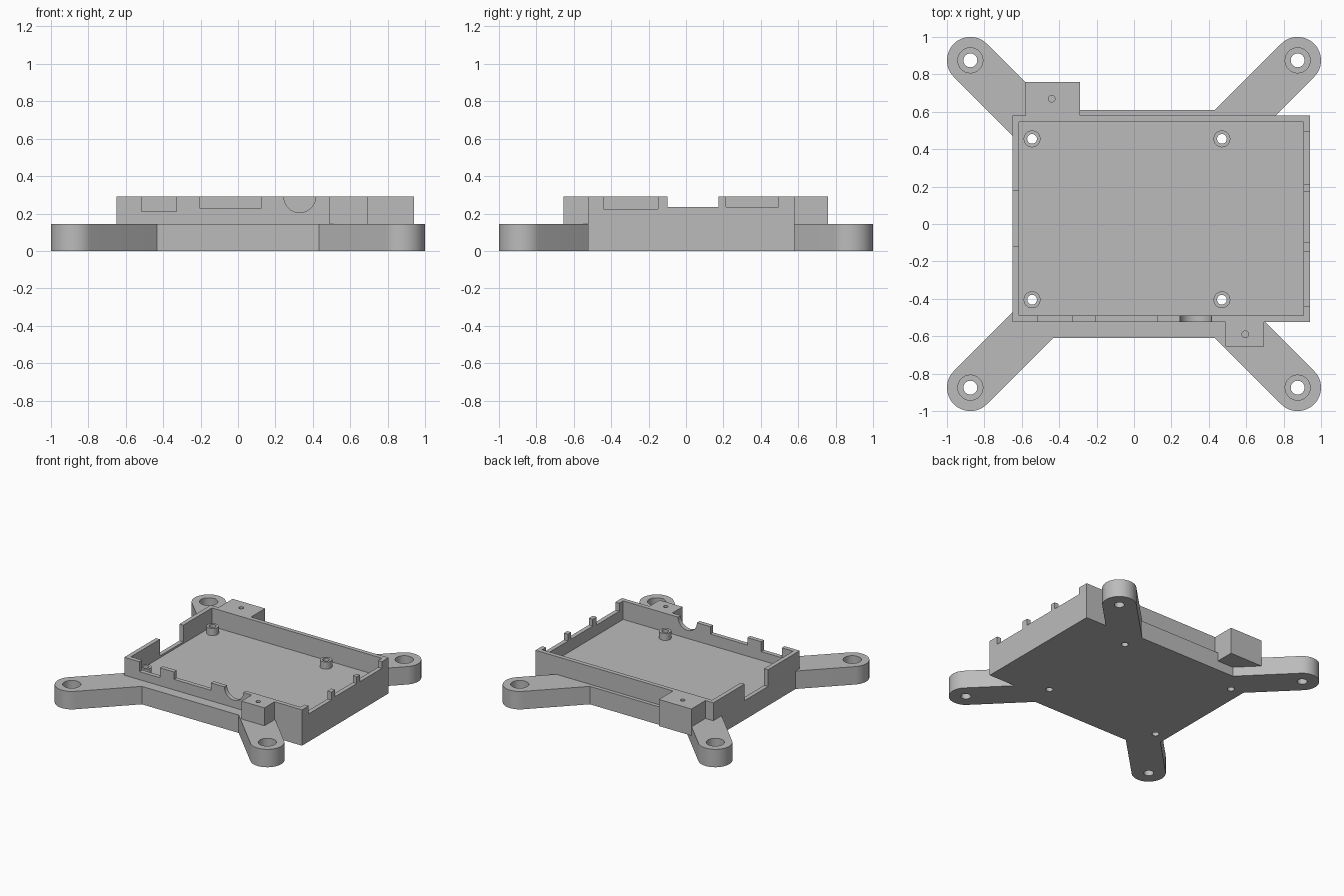
import bpy, bmesh, math
from mathutils import Vector

if "Cube" in bpy.data.objects:
    bpy.data.objects.remove(bpy.data.objects["Cube"])

TOP, PLATE, FLOOR = 0.29, 0.145, 0.14

grey = bpy.data.materials.new("grey_plastic")
grey.diffuse_color = (0.5, 0.5, 0.5, 1)
grey.use_nodes = True
grey.node_tree.nodes["Principled BSDF"].inputs["Base Color"].default_value = grey.diffuse_color


def prism(name, pts, z0, z1):
    """Extrude a closed outline from z0 to z1."""
    bm = bmesh.new()
    face = bm.faces.new([bm.verts.new((x, y, z0)) for x, y in pts])
    ext = bmesh.ops.extrude_face_region(bm, geom=[face])
    verts = [g for g in ext["geom"] if isinstance(g, bmesh.types.BMVert)]
    bmesh.ops.translate(bm, verts=verts, vec=(0, 0, z1 - z0))
    bmesh.ops.recalc_face_normals(bm, faces=bm.faces)
    me = bpy.data.meshes.new(name)
    bm.to_mesh(me)
    bm.free()
    me.materials.append(grey)
    ob = bpy.data.objects.new(name, me)
    bpy.context.collection.objects.link(ob)
    return ob


def box(name, x0, x1, y0, y1, z0, z1):
    return prism(name, [(x0, y0), (x1, y0), (x1, y1), (x0, y1)], z0, z1)


def rod(name, x, y, r, z0, z1, n=40):
    return prism(name, [(x + r * math.cos(2 * math.pi * i / n),
                         y + r * math.sin(2 * math.pi * i / n)) for i in range(n)], z0, z1)


def combine(target, other, op):
    """Join or cut with another solid, then discard it."""
    mod = target.modifiers.new(op.lower(), 'BOOLEAN')
    mod.operation, mod.solver, mod.object = op, 'EXACT', other
    bpy.context.view_layer.objects.active = target
    bpy.ops.object.modifier_apply(modifier=mod.name)
    bpy.data.objects.remove(other, do_unlink=True)


# Base plate with four rounded diagonal arms
ARM, R, HALF = 0.875, 0.125, 0.61
root = HALF - R * math.sqrt(2)
outline = []
for q in range(4):
    a = math.radians(45 + 90 * q)
    c = Vector((ARM * math.sqrt(2) * math.cos(a), ARM * math.sqrt(2) * math.sin(a)))
    turn = [(1, 0, 0, 1), (0, -1, 1, 0), (-1, 0, 0, -1), (0, 1, -1, 0)][q]
    rot = lambda x, y: (turn[0] * x + turn[1] * y, turn[2] * x + turn[3] * y)
    outline.append(rot(HALF, root))
    for i in range(25):
        t = a - math.pi / 2 + math.pi * i / 24
        outline.append((c.x + R * math.cos(t), c.y + R * math.sin(t)))
    outline.append(rot(root, HALF))
body = prism("tray_mount", outline, 0, PLATE)

# Tray block and the two screw blocks for the lid
combine(body, box("tray", -0.65, 0.94, -0.525, 0.58, 0, TOP), 'UNION')
combine(body, box("back_screw_block", -0.58, -0.29, 0.56, 0.76, 0.075, TOP), 'UNION')
combine(body, box("front_screw_block", 0.49, 0.695, -0.655, -0.51, 0.1, TOP), 'UNION')

# Hollow inside of the tray
combine(body, box("cavity", -0.615, 0.905, -0.49, 0.545, FLOOR, 0.5), 'DIFFERENCE')

# Port openings: front wall
for x0, x1, z in ((-0.515, -0.33, 0.21), (-0.205, 0.125, 0.23)):
    combine(body, box("front_port", x0, x1, -0.6, -0.45, z, 0.5), 'DIFFERENCE')
jack = rod("round_port", 0.33, 0, 0.085, -0.08, 0.08, 48)
for v in jack.data.vertices:
    x, y, z = v.co
    v.co = (x, -0.515 - z * 0.8, TOP + y)
bm = bmesh.new()
bm.from_mesh(jack.data)
bmesh.ops.recalc_face_normals(bm, faces=bm.faces)
bm.to_mesh(jack.data)
bm.free()
combine(body, jack, 'DIFFERENCE')

# Port openings: right wall and the card slot in the left wall
for y0, y1, z in ((-0.44, -0.15, 0.225), (-0.1, 0.175, 0.235), (0.215, 0.495, 0.235)):
    combine(body, box("right_port", 0.85, 1.05, y0, y1, z, 0.5), 'DIFFERENCE')
combine(body, box("card_slot", -0.75, -0.58, -0.12, 0.18, 0.155, 0.5), 'DIFFERENCE')

# Standoffs with through holes
for x in (-0.545, 0.47):
    for y in (-0.405, 0.455):
        combine(body, rod("standoff", x, y, 0.045, 0.1, 0.197), 'UNION')
        combine(body, rod("standoff_hole", x, y, 0.026, -0.1, 0.4, 32), 'DIFFERENCE')

# Counterbored holes in the arm ends
for x in (-ARM, ARM):
    for y in (-ARM, ARM):
        combine(body, rod("counterbore", x, y, 0.067, 0.05, 0.4), 'DIFFERENCE')
        combine(body, rod("arm_hole", x, y, 0.037, -0.1, 0.4, 32), 'DIFFERENCE')

# Pilot holes in the screw blocks
for x, y in ((-0.44, 0.67), (0.595, -0.59)):
    combine(body, rod("pilot_hole", x, y, 0.018, 0.15, 0.4, 24), 'DIFFERENCE')

bpy.ops.object.select_all(action='DESELECT')
body.select_set(True)
bpy.context.view_layer.objects.active = body
bpy.ops.object.shade_smooth_by_angle(angle=math.radians(30))
